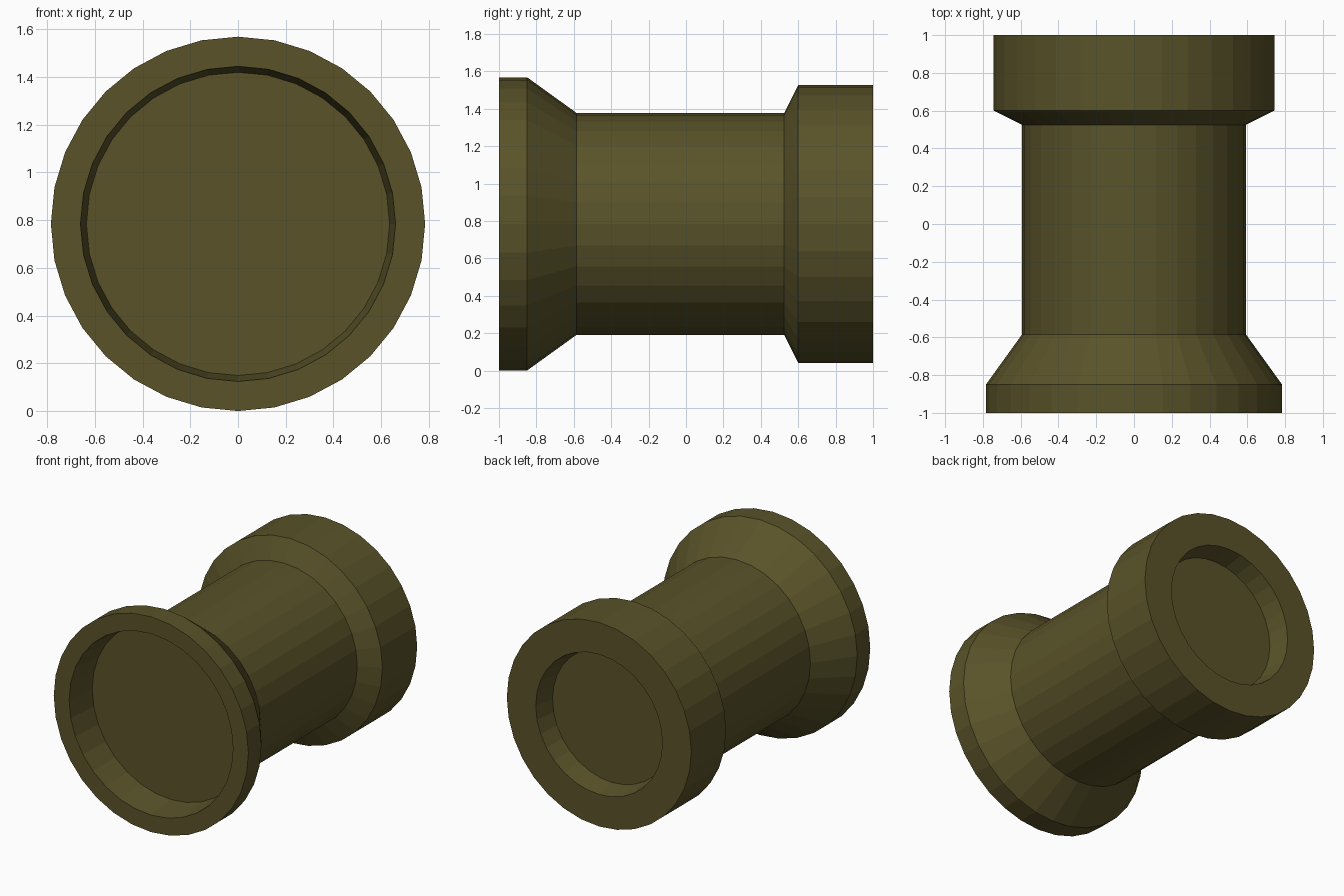
import bpy, bmesh, math

if "Cube" in bpy.data.objects:
    bpy.data.objects.remove(bpy.data.objects["Cube"])

SIDES = 32
AXIS_Z = 0.784

# Profile along the y axis: (y, radius), from front recess floor to back recess floor
PROFILE = [
    (-0.77, 0.635), (-1.00, 0.66),                     # front recess
    (-1.00, 0.784), (-0.85, 0.784), (-0.585, 0.593),   # front flange and cone
    (0.525, 0.593), (0.60, 0.743), (1.00, 0.743),      # shaft and back collar
    (1.00, 0.51), (0.85, 0.48),                        # back recess
]


def lathe_y(name, profile, sides):
    bm = bmesh.new()
    rings = []
    for y, r in profile:
        angles = [2 * math.pi * i / sides for i in range(sides)]
        rings.append([bm.verts.new((r * math.sin(a), y, r * math.cos(a))) for a in angles])
    for a, b in zip(rings, rings[1:]):
        for i in range(sides):
            j = (i + 1) % sides
            bm.faces.new((a[i], a[j], b[j], b[i]))
    # Recess floors
    bm.faces.new(rings[0])
    bm.faces.new(rings[-1])
    bmesh.ops.recalc_face_normals(bm, faces=bm.faces)
    mesh = bpy.data.meshes.new(name)
    bm.to_mesh(mesh)
    bm.free()
    obj = bpy.data.objects.new(name, mesh)
    bpy.context.collection.objects.link(obj)
    return obj


# Flanged spool body
spool = lathe_y("spool_body", PROFILE, SIDES)
spool.location.z = AXIS_Z

olive = bpy.data.materials.new("olive")
olive.diffuse_color = (0.10, 0.085, 0.022, 1)
olive.use_nodes = True
olive.node_tree.nodes["Principled BSDF"].inputs["Base Color"].default_value = olive.diffuse_color
spool.data.materials.append(olive)
